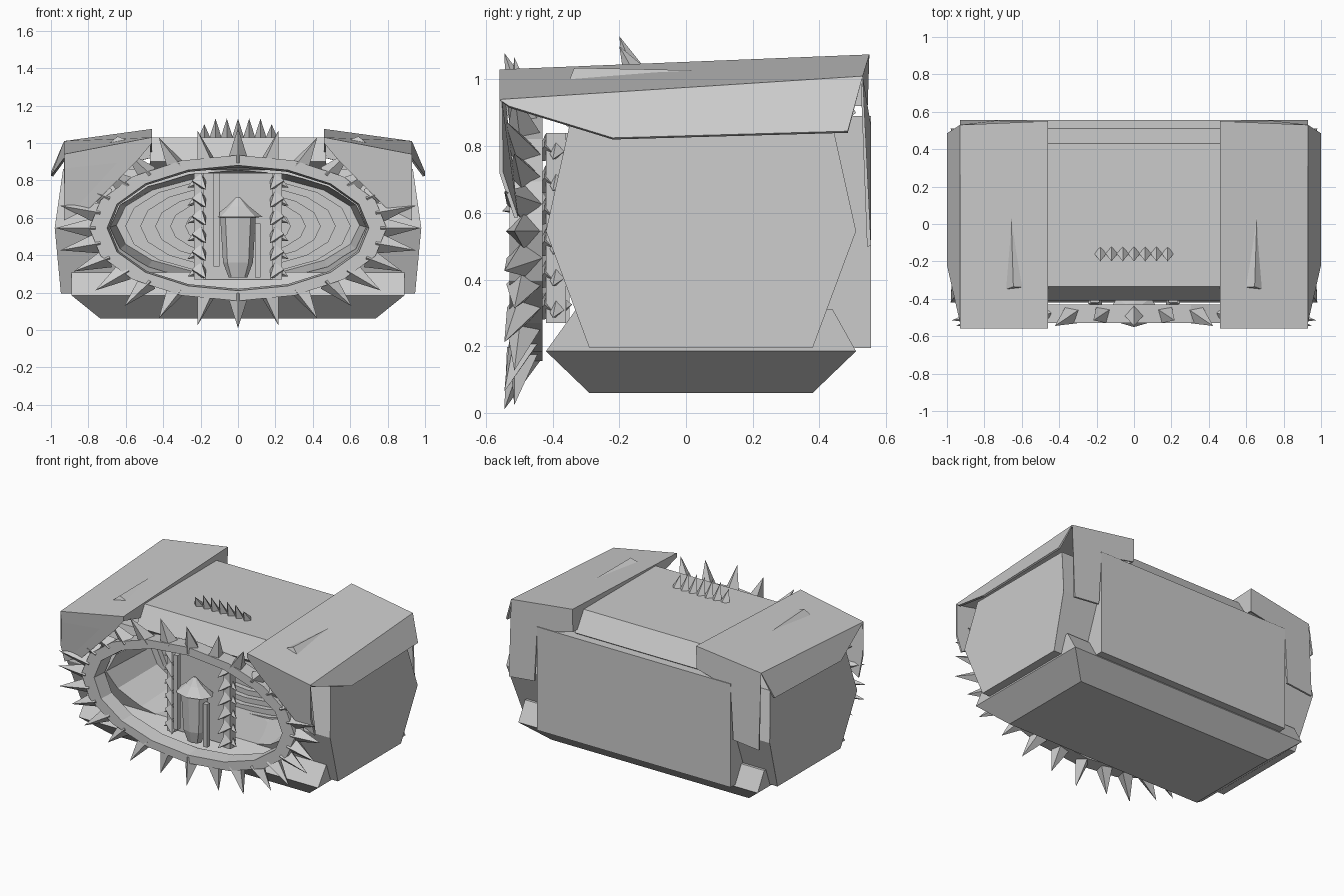
import bpy, bmesh, math
from mathutils import Vector

if "Cube" in bpy.data.objects:
    bpy.data.objects.remove(bpy.data.objects["Cube"])


def make(name, verts, faces):
    me = bpy.data.meshes.new(name)
    me.from_pydata([tuple(v) for v in verts], [], faces)
    bm = bmesh.new()
    bm.from_mesh(me)
    bmesh.ops.recalc_face_normals(bm, faces=bm.faces)
    bm.to_mesh(me)
    bm.free()
    ob = bpy.data.objects.new(name, me)
    bpy.context.collection.objects.link(ob)
    return ob


def loft(name, rings, cap=True, closed=False):
    n, m = len(rings[0]), len(rings)
    verts = [v for r in rings for v in r]
    faces = []
    for k in range(m if closed else m - 1):
        a, b = k * n, ((k + 1) % m) * n
        for i in range(n):
            j = (i + 1) % n
            faces.append((a + i, a + j, b + j, b + i))
    if cap and not closed:
        faces += [tuple(range(n)), tuple(range((m - 1) * n, m * n))]
    return make(name, verts, faces)


def box(name, x0, x1, y0, y1, z0, z1):
    ring = lambda z: [(x0, y0, z), (x1, y0, z), (x1, y1, z), (x0, y1, z)]
    return loft(name, [ring(z0), ring(z1)])


def ellipse(y, rx, rz, cz, n=16):
    return [(rx * math.sin(2 * math.pi * i / n), y, cz + rz * math.cos(2 * math.pi * i / n)) for i in range(n)]


def spikes(name, items):
    # four-sided spikes: (base centre, tip, radius)
    verts, faces = [], []
    for c, t, r in items:
        c, t = Vector(c), Vector(t)
        q = (t - c).to_track_quat('Z', 'Y')
        b = len(verts)
        verts += [c + q @ Vector((r * dx, r * dy, 0)) for dx, dy in ((1, 0), (0, 1), (-1, 0), (0, -1))] + [t]
        faces += [(b + i, b + (i + 1) % 4, b + 4) for i in range(4)] + [(b, b + 1, b + 2, b + 3)]
    return make(name, verts, faces)


# Tapered base plate
rect = lambda x, y0, y1, z: [(-x, y0, z), (x, y0, z), (x, y1, z), (-x, y1, z)]
loft("base_plate", [rect(.735, -.29, .38, .06), rect(.89, -.42, .51, .185), rect(.89, -.33, .44, .31)])

# Main hull: side profile (y, z, half width)
prof = [(-.42, .545, .98), (-.29, .195, .947), (.38, .195, .947),
        (.51, .545, .98), (.44, .86, .935), (-.35, .86, .935)]
hull = loft("hull", [[(s * x, y, z) for y, z, x in prof] for s in (-1, 1)])

# Stepped tunnel cut into the hull
sections = [ellipse(-.6, .70, .33, .545), ellipse(0, .65, .265, .56)]
for k in range(6):
    f = .6 - .08 * k
    y = .035 * k
    sections += [ellipse(y, f, f * .42, .555), ellipse(y + .035, f, f * .42, .555)]
cutter = loft("tunnel_cutter", sections)
cutter.hide_render = True
cutter.hide_viewport = True
mod = hull.modifiers.new("tunnel", 'BOOLEAN')
mod.operation = 'DIFFERENCE'
mod.solver = 'EXACT'
mod.object = cutter

# Roof between the fenders, and rear panel
roof = [(-.35, .855), (-.41, .90), (-.335, 1.03), (.43, 1.03), (.51, .90), (.45, .855)]
loft("roof", [[(x, y, z) for y, z in roof] for x in (-.47, .47)])
box("rear_panel", -.72, .72, .40, .555, .195, .89)

# Mouth ring
loft("mouth_ring", [ellipse(-.53, .795, .39, .545), ellipse(-.43, .795, .39, .545),
                    ellipse(-.43, .69, .325, .545), ellipse(-.53, .70, .335, .545)], closed=True)

# Spikes around the ring
items = []
for i in range(28):
    a = 2 * math.pi * i / 28
    s, c = math.sin(a), math.cos(a)
    items.append(((.77 * s, -.485, .545 + .365 * c),
                  (.975 * s, -.545 if i % 2 == 0 else -.515, .545 + .535 * c), .055))
spikes("ring_spikes", items)

# Roof crest
spikes("roof_crest", [((-.18 + .06 * i, -.155, 1.02), (-.18 + .06 * i, -.2, 1.13 - .03 * (i in (0, 6))), .035)
                      for i in range(7)])

# Folded fenders on both sides
fender = [(.46, -.56, 1.03), (.93, -.56, .94), (.93, .53, 1.01), (.46, .55, 1.075),
          (1.0, .485, .845), (1.0, -.22, .825), (.93, -.53, .92),
          (.93, -.56, .72), (.93, -.515, .585), (.79, -.525, .655), (.535, -.55, .91), (.46, -.56, 1.0),
          (.93, .555, .5), (.74, .555, .52), (.72, .555, .86), (.46, .545, .92),
          (.46, -.3, .93)]
folds = [(0, 1, 2, 3), (1, 6, 5, 4, 2), (0, 11, 10, 9, 8, 7, 1),
         (3, 2, 12, 13, 14, 15), (0, 3, 15, 16, 11)]
for s, side in ((-1, "left"), (1, "right")):
    f = make(side + "_fender", [(s * x, y, z) for x, y, z in fender], folds)
    m = f.modifiers.new("thickness", 'SOLIDIFY')
    m.thickness = .012
    m.offset = -1
    # low fin on the fender top
    fin = [(.52, -.345, .99), (.73, -.365, .96), (.645, -.335, 1.035), (.66, .14, 1.025)]
    make(side + "_fin", [(s * x, y, z) for x, y, z in fin], [(0, 1, 2), (0, 2, 3), (1, 2, 3), (0, 1, 3)])
    # thorns on the shrine edges
    spikes(side + "_thorns", [((s * .21, -.40, .80 - .095 * i), (s * .17, -.46, .75 - .095 * i), .045)
                              for i in range(6)]
           + [((s * .20, -.38, .80 - .095 * i), (s * .27, -.40, .76 - .095 * i), .04) for i in range(6)])
    box(side + "_post", s * .21 - .025, s * .21 + .025, -.42, -.36, .27, .84)

# Shrine panel, slim rods and urn
box("shrine_panel", -.19, .19, -.38, -.35, .27, .84)
box("tall_rod", -.13, -.10, -.50, -.47, .34, .84)
box("short_rod", .09, .12, -.50, -.47, .28, .57)
urn = [(.05, .28), (.08, .36), (.095, .60), (.13, .605), (.06, .66), (.01, .71)]
loft("urn", [[(r * math.cos(math.pi * i / 4), -.46 + .7 * r * math.sin(math.pi * i / 4), z) for i in range(8)]
             for r, z in urn])
